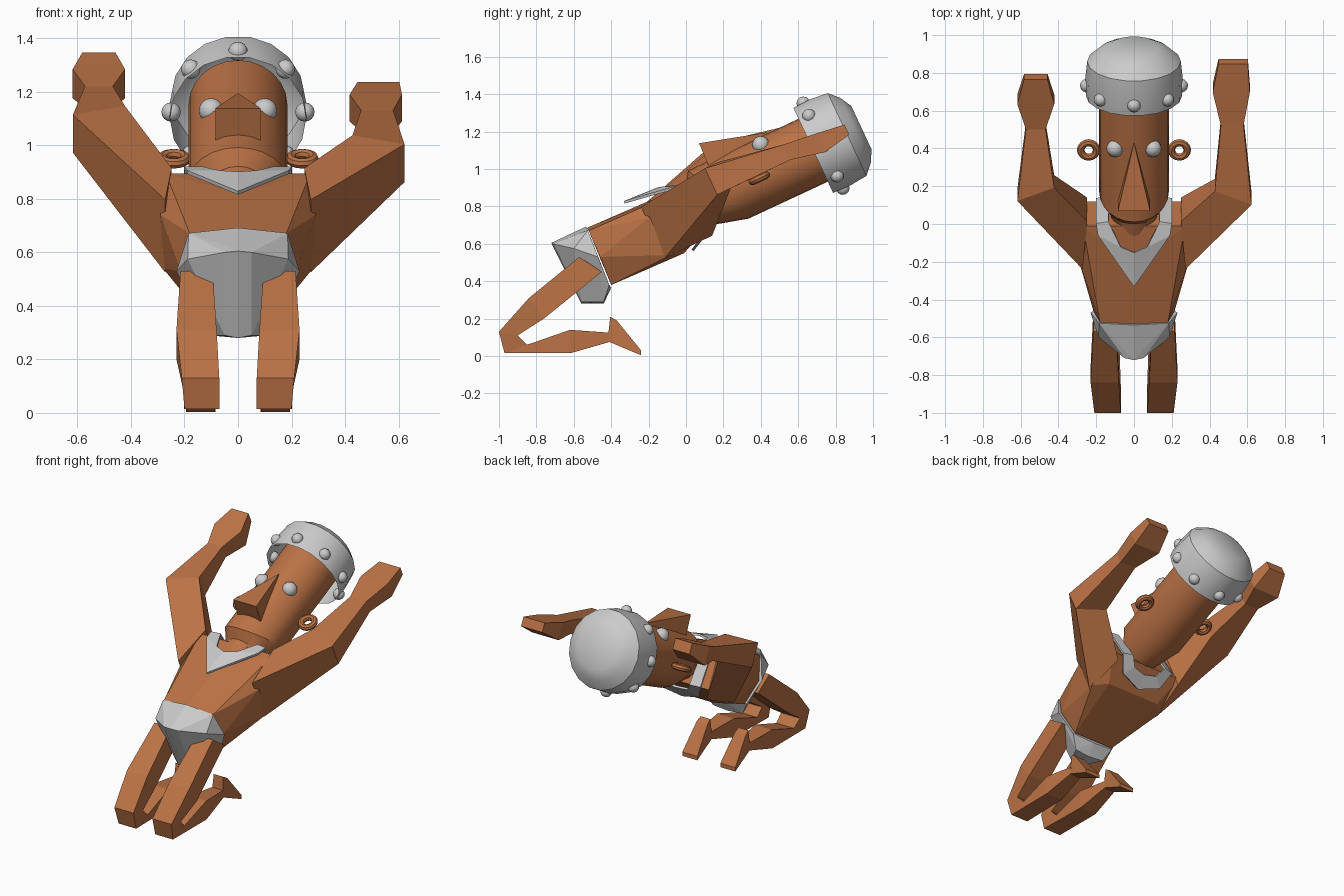
import bpy, bmesh
from math import sin, cos, pi, radians
from mathutils import Vector

if "Cube" in bpy.data.objects:
    bpy.data.objects.remove(bpy.data.objects["Cube"])

TILT = radians(25)
X = Vector((1, 0, 0))
U = Vector((0, cos(TILT), sin(TILT)))     # along the leaning body
V = Vector((0, -sin(TILT), cos(TILT)))    # out of the face
RIM = Vector((0, 0.68, 1.10))             # centre of the hat rim

skin = bpy.data.materials.new("skin")
skin.diffuse_color = (0.50, 0.17, 0.06, 1)
skin.use_nodes = True
skin.node_tree.nodes["Principled BSDF"].inputs["Base Color"].default_value = skin.diffuse_color


def smooth(ob):
    bpy.ops.object.select_all(action='DESELECT')
    ob.select_set(True)
    bpy.context.view_layer.objects.active = ob
    bpy.ops.object.shade_smooth_by_angle(angle=radians(32))


def finish(bm, name, mat=None):
    bmesh.ops.recalc_face_normals(bm, faces=bm.faces[:])
    me = bpy.data.meshes.new(name)
    bm.to_mesh(me)
    bm.free()
    ob = bpy.data.objects.new(name, me)
    bpy.context.collection.objects.link(ob)
    if mat:
        me.materials.append(mat)
    return ob


def loft(name, rings, mat=None, caps=(True, True)):
    bm = bmesh.new()
    vs = [[bm.verts.new(p) for p in r] for r in rings]
    n = len(vs[0])
    for a, b in zip(vs, vs[1:]):
        for i in range(n):
            j = (i + 1) % n
            bm.faces.new((a[i], a[j], b[j], b[i]))
    if caps[0]:
        bm.faces.new(vs[0][::-1])
    if caps[1]:
        bm.faces.new(vs[-1])
    return finish(bm, name, mat)


def hull(name, pts, mat=None):
    """Convex hull of half-points mirrored across x = 0."""
    bm = bmesh.new()
    for x, y, z in pts:
        for s in ((1, -1) if x else (1,)):
            bm.verts.new((s * x, y, z))
    res = bmesh.ops.convex_hull(bm, input=bm.verts[:])
    junk = {g for g in res["geom_interior"] + res["geom_unused"]
            if isinstance(g, bmesh.types.BMVert)}
    bmesh.ops.delete(bm, geom=list(junk), context='VERTS')
    bmesh.ops.dissolve_limit(bm, angle_limit=radians(3), verts=bm.verts[:], edges=bm.edges[:])
    return finish(bm, name, mat)


def ring(u, r, n, slant=0.0):
    out = []
    for i in range(n):
        a = 2 * pi * i / n
        v = r * sin(a)
        out.append(RIM + X * (r * cos(a)) + V * v + U * (u + slant * v))
    return out


# head with slanted jaw and short neck
smooth(loft("head", [ring(-0.78, 0.11, 24), ring(-0.69, 0.125, 24),
                     ring(-0.56, 0.185, 24, -0.5), ring(0.12, 0.185, 24)], skin))

# open domed hat with a flat crown
smooth(loft("hat", [ring(0, 0.255, 18), ring(0.10, 0.258, 18), ring(0.20, 0.248, 18),
                    ring(0.25, 0.195, 18), ring(0.285, 0.13, 18)], caps=(False, True)))

# studs around the hat
for k in range(8):
    a = k * pi / 4
    p = RIM + U * 0.058 + (X * cos(a) + V * sin(a)) * 0.25
    bpy.ops.mesh.primitive_uv_sphere_add(segments=12, ring_count=8, radius=0.036, location=p)
    bpy.context.object.name = "hat_stud"
    smooth(bpy.context.object)

# eyes and ear rings
for s in (-1, 1):
    bpy.ops.mesh.primitive_uv_sphere_add(segments=16, ring_count=10, radius=0.046,
                                         location=(s * 0.10, 0.40, 1.13))
    bpy.context.object.name = "eye"
    smooth(bpy.context.object)
    bpy.ops.mesh.primitive_torus_add(major_radius=0.042, minor_radius=0.02, major_segments=16,
                                     minor_segments=8, location=(s * 0.24, 0.392, 0.95),
                                     rotation=(TILT, 0, 0))
    bpy.context.object.name = "ear"
    bpy.context.object.data.materials.append(skin)
    smooth(bpy.context.object)

# nose wedge
hull("nose", [(0.085, 0.07, 1.138), (0.085, 0.14, 0.97), (0, 0.43, 1.195), (0, 0.42, 1.10)], skin)

# torso from waist to shoulders
hull("torso", [(0, -0.53, 0.685), (0.18, -0.52, 0.67), (0.215, -0.46, 0.53), (0.15, -0.40, 0.38),
               (0, -0.22, 0.82), (0.22, -0.22, 0.80), (0.29, -0.20, 0.74),
               (0.27, -0.01, 0.895), (0.27, 0.12, 0.70), (0.28, -0.08, 0.54),
               (0.20, -0.01, 0.55)], skin)

# trunks
hull("trunks", [(0, -0.535, 0.692), (0.185, -0.525, 0.672), (0.23, -0.47, 0.53), (0.16, -0.41, 0.38),
                (0, -0.40, 0.365), (0, -0.72, 0.605), (0.05, -0.71, 0.60), (0.188, -0.60, 0.575),
                (0.05, -0.56, 0.29), (0, -0.56, 0.28), (0.11, -0.44, 0.29), (0, -0.44, 0.28)])


# arms: rows of (x, y, z, half width, half height, turn)
def arm(name, s, rows):
    rings = []
    for x, y, z, w, h, turn in rows:
        c = Vector((s * x, y, z))
        side = (X * s * cos(radians(turn)) - U * sin(radians(turn))) * w
        rings.append([c + side + V * h, c - side + V * h, c - side - V * h, c + side - V * h])
    loft(name, rings, skin)


shoulder = (0.26, -0.05, 0.72, 0.14, 0.15, 85)
arm("right_arm", 1, [shoulder, (0.525, 0.17, 0.95, 0.105, 0.078, 22), (0.52, 0.54, 1.09, 0.06, 0.045, 0),
                     (0.515, 0.72, 1.14, 0.098, 0.055, 0), (0.525, 0.86, 1.21, 0.078, 0.03, 0)])
arm("left_arm", -1, [shoulder, (0.52, 0.19, 1.06, 0.105, 0.078, 22), (0.52, 0.52, 1.18, 0.052, 0.045, 0),
                     (0.52, 0.66, 1.23, 0.098, 0.06, 0), (0.52, 0.78, 1.315, 0.062, 0.035, 0)])

# kneeling legs: rows of (outer y, z, inner y, z, centre x, half width)
LEG = [(-0.57, 0.53, -0.45, 0.45, 0.155, 0.06), (-0.84, 0.31, -0.76, 0.20, 0.155, 0.075),
       (-1.0, 0.13, -0.90, 0.11, 0.14, 0.07), (-0.97, 0.015, -0.85, 0.06, 0.135, 0.065),
       (-0.62, 0.015, -0.62, 0.14, 0.14, 0.062), (-0.41, 0.075, -0.41, 0.125, 0.14, 0.04)]
for s, side in ((1, "right"), (-1, "left")):
    loft(side + "_leg", [[(s * (x - w), a, b), (s * (x + w), a, b),
                          (s * (x + w), c, d), (s * (x - w), c, d)] for a, b, c, d, x, w in LEG], skin)
    foot = hull(side + "_foot", [(0.035, -0.405, 0.21), (0.04, -0.37, 0.19), (0.04, -0.42, 0.08),
                                 (0.055, -0.24, 0.03), (0.055, -0.24, 0.004)], skin)
    foot.location.x = s * 0.14

# collar: a pointed ribbon lying over the shoulders and down the back, (outer, inner) pairs
STRIP = [((0, -0.33, 0.822), (0, -0.15, 0.895)), ((0.19, -0.06, 0.90), (0.07, -0.12, 0.90)),
         ((0.20, 0.0, 0.915), (0.135, 0.01, 0.915)), ((0.20, 0.13, 0.71), (0.13, 0.145, 0.715)),
         ((0.15, 0.07, 0.61), (0.09, 0.11, 0.66)), ((0, 0.035, 0.565), (0, 0.095, 0.645))]
bm = bmesh.new()
for s in (1, -1):
    pairs = [[bm.verts.new((s * x, y, z)) for x, y, z in p] for p in STRIP]
    for (a, b), (c, d) in zip(pairs, pairs[1:]):
        bm.faces.new((a, b, d, c))
bmesh.ops.remove_doubles(bm, verts=bm.verts[:], dist=0.001)
collar = finish(bm, "collar")
mod = collar.modifiers.new("thickness", 'SOLIDIFY')
mod.thickness = 0.014
mod.offset = 0
